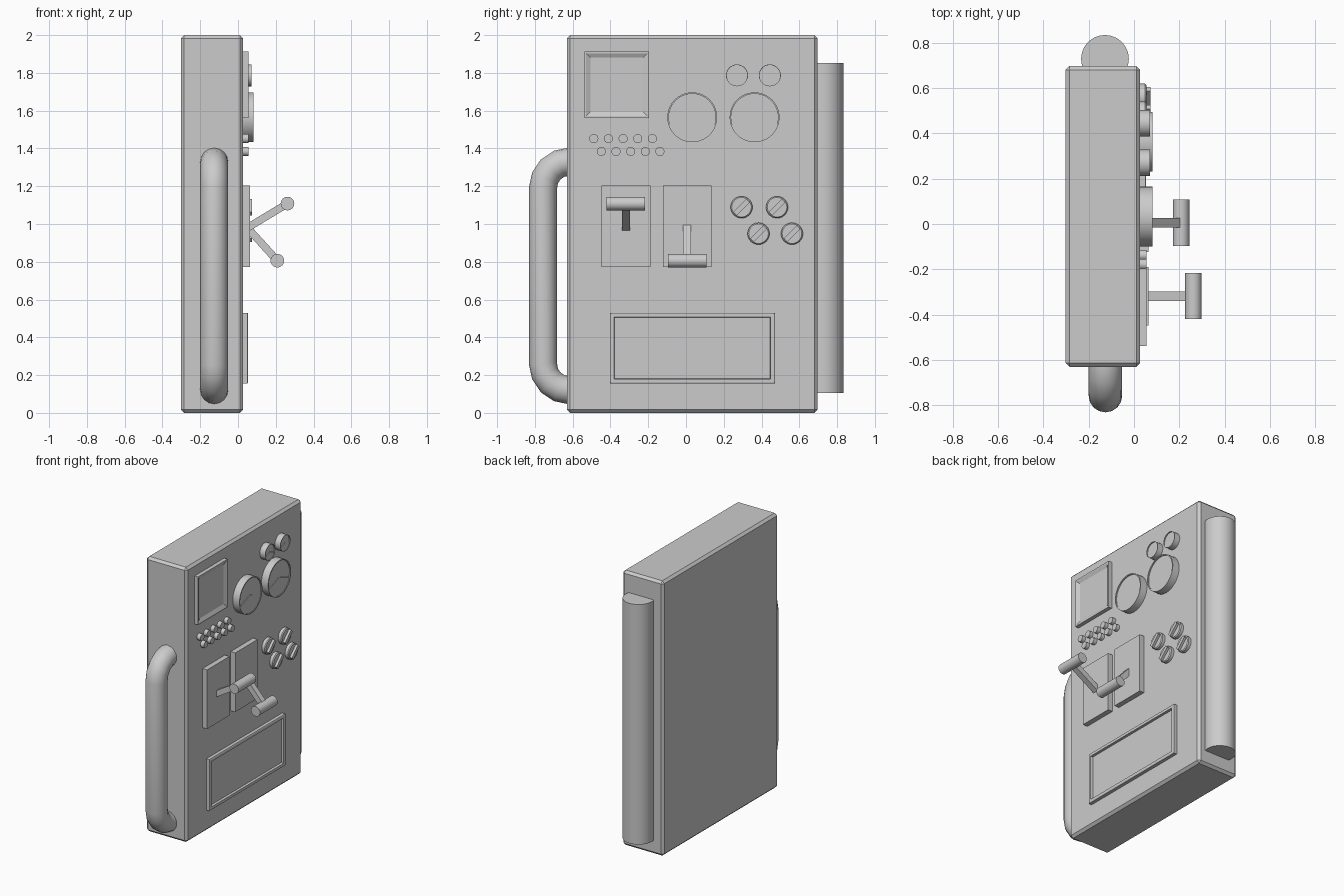
import bpy, bmesh, math
from mathutils import Vector, Matrix

if "Cube" in bpy.data.objects:
    bpy.data.objects.remove(bpy.data.objects["Cube"])

FACE = 0.027  # x of the control face


def finish(bm, name, smooth=False):
    bmesh.ops.recalc_face_normals(bm, faces=bm.faces)
    me = bpy.data.meshes.new(name)
    bm.to_mesh(me)
    bm.free()
    ob = bpy.data.objects.new(name, me)
    bpy.context.collection.objects.link(ob)
    if smooth:
        bpy.ops.object.select_all(action='DESELECT')
        ob.select_set(True)
        bpy.context.view_layer.objects.active = ob
        bpy.ops.object.shade_smooth_by_angle(angle=math.radians(35))
    return ob


def box(name, lo, hi, bevel=0.0, insets=()):
    """Box from corner to corner; insets are (thickness, depth) steps on the +x side."""
    lo, hi = Vector(lo), Vector(hi)
    bm = bmesh.new()
    bmesh.ops.create_cube(bm, size=1, matrix=Matrix.Translation((lo + hi) / 2)
                          @ Matrix.Diagonal((*(hi - lo), 1)))
    bm.normal_update()
    front = max(bm.faces, key=lambda f: f.normal.x)
    for thick, depth in insets:
        bmesh.ops.inset_region(bm, faces=[front], thickness=thick, depth=0)
        bmesh.ops.translate(bm, verts=front.verts, vec=(depth, 0, 0))
    if bevel:
        bmesh.ops.bevel(bm, geom=bm.edges[:], offset=bevel, segments=1, affect='EDGES')
    return finish(bm, name)


def cylinder(name, a, b, r, segs=32, bevel=0.0, recess=()):
    """Cylinder between two points; recess is (rim, depth) on the far end."""
    a, b = Vector(a), Vector(b)
    d = b - a
    bm = bmesh.new()
    m = Matrix.Translation((a + b) / 2) @ d.to_track_quat('Z', 'Y').to_matrix().to_4x4()
    bmesh.ops.create_cone(bm, cap_ends=True, segments=segs, radius1=r, radius2=r,
                          depth=d.length, matrix=m)
    bm.normal_update()
    d.normalize()
    top = max(bm.faces, key=lambda f: f.normal.dot(d))
    if recess:
        bmesh.ops.inset_region(bm, faces=[top], thickness=recess[0], depth=0)
        # duplicate rim so the dial sinks with a straight wall
        res = bmesh.ops.extrude_discrete_faces(bm, faces=[top])
        bmesh.ops.translate(bm, verts=res['faces'][0].verts, vec=-d * recess[1])
    if bevel:
        bmesh.ops.bevel(bm, geom=list(top.edges), offset=bevel, segments=1, affect='EDGES')
    return finish(bm, name, True)


# Cabinet and side cylinder
box("cabinet", (-0.302, -0.63, 0), (FACE, 0.697, 2), bevel=0.017)
cylinder("side_cylinder", (-0.128, 0.728, 0.105), (-0.128, 0.728, 1.852), 0.105, 48)

# Side handle: bent tube
path, R = [(-0.6, 1.33)], 0.14
for cz, start in ((1.19, 90), (0.26, 180)):
    for i in range(5):
        t = math.radians(start + i * 22.5)
        path.append((-0.617 + R * math.cos(t), cz + R * math.sin(t)))
path.append((-0.6, 0.12))
cu = bpy.data.curves.new("side_handle", 'CURVE')
cu.dimensions = '3D'
cu.bevel_depth = 0.074
cu.bevel_resolution = 6
cu.use_fill_caps = True
sp = cu.splines.new('POLY')
sp.points.add(len(path) - 1)
for p, (y, z) in zip(sp.points, path):
    p.co = (-0.126, y, z, 1)
handle = bpy.data.objects.new("side_handle", cu)
bpy.context.collection.objects.link(handle)
bpy.ops.object.select_all(action='DESELECT')
handle.select_set(True)
bpy.context.view_layer.objects.active = handle
bpy.ops.object.convert(target='MESH')
bpy.ops.object.shade_smooth_by_angle(angle=math.radians(35))

# Screen and lower framed panel
box("screen", (FACE - 0.01, -0.537, 1.562), (0.055, -0.196, 1.912),
    insets=((0.012, 0), (0.033, -0.012)))
box("lower_panel", (FACE - 0.01, -0.403, 0.156), (0.051, 0.471, 0.53),
    insets=((0.008, 0.003), (0.024, 0), (0.004, -0.016)))


def gauge(name, y, z, r, x):
    """Rimmed dial with a raised lower sector."""
    cylinder(name, (FACE - 0.01, y, z), (x, y, z), r, 40, recess=(r * 0.06, 0.008))
    ri = r * 0.94
    pts = [(y, z + r * 0.04)]
    pts += [(y + ri * math.cos(t), z + ri * math.sin(t))
            for t in (math.radians(198 + 144 * i / 16) for i in range(17))]
    bm = bmesh.new()
    f = bm.faces.new([bm.verts.new((x - 0.012, *p)) for p in pts])
    ext = bmesh.ops.extrude_face_region(bm, geom=[f])
    bmesh.ops.translate(bm, vec=(0.009, 0, 0),
                        verts=[v for v in ext['geom'] if isinstance(v, bmesh.types.BMVert)])
    finish(bm, name + "_sector")


# Gauges
for i, y in enumerate((0.033, 0.363)):
    gauge(f"large_gauge_{i}", y, 1.565, 0.132, 0.081)
for i, y in enumerate((0.27, 0.444)):
    gauge(f"small_gauge_{i}", y, 1.787, 0.058, 0.071)

# Two rows of push buttons
for row, (y0, z) in enumerate(((-0.488, 1.452), (-0.448, 1.384))):
    for i in range(5):
        y = y0 + i * 0.0775
        cylinder(f"button_{row}_{i}", (FACE - 0.01, y, z), (0.055, y, z), 0.024, 16)

# Rotary knobs with diagonal grips
for i, (y, z) in enumerate(((0.294, 1.089), (0.482, 1.089), (0.384, 0.949), (0.561, 0.949))):
    cylinder(f"knob_{i}", (FACE - 0.01, y, z), (0.055, y, z), 0.058, 32, bevel=0.006)
    grip = box(f"knob_grip_{i}", (0.04, -0.049, -0.013), (0.073, 0.049, 0.013))
    grip.location = (0, y, z)
    grip.rotation_euler.x = math.radians(45)

# Levers: plate, square arm and cross grip
for name, y, tip in (("upper_lever", -0.318, (0.262, 1.108)), ("lower_lever", 0.006, (0.208, 0.806))):
    box(name + "_plate", (FACE - 0.01, y - 0.129, 0.773), (0.064, y + 0.129, 1.203))
    a, b = Vector((0.05, y, 0.98)), Vector((tip[0], y, tip[1]))
    arm = box(name + "_arm", (0, -0.021, -0.02), ((b - a).length, 0.021, 0.02))
    arm.location = a
    arm.rotation_euler.y = -math.atan2(b.z - a.z, b.x - a.x)
    cylinder(name + "_grip", b - Vector((0, 0.102, 0)), b + Vector((0, 0.102, 0)), 0.036, 24)
